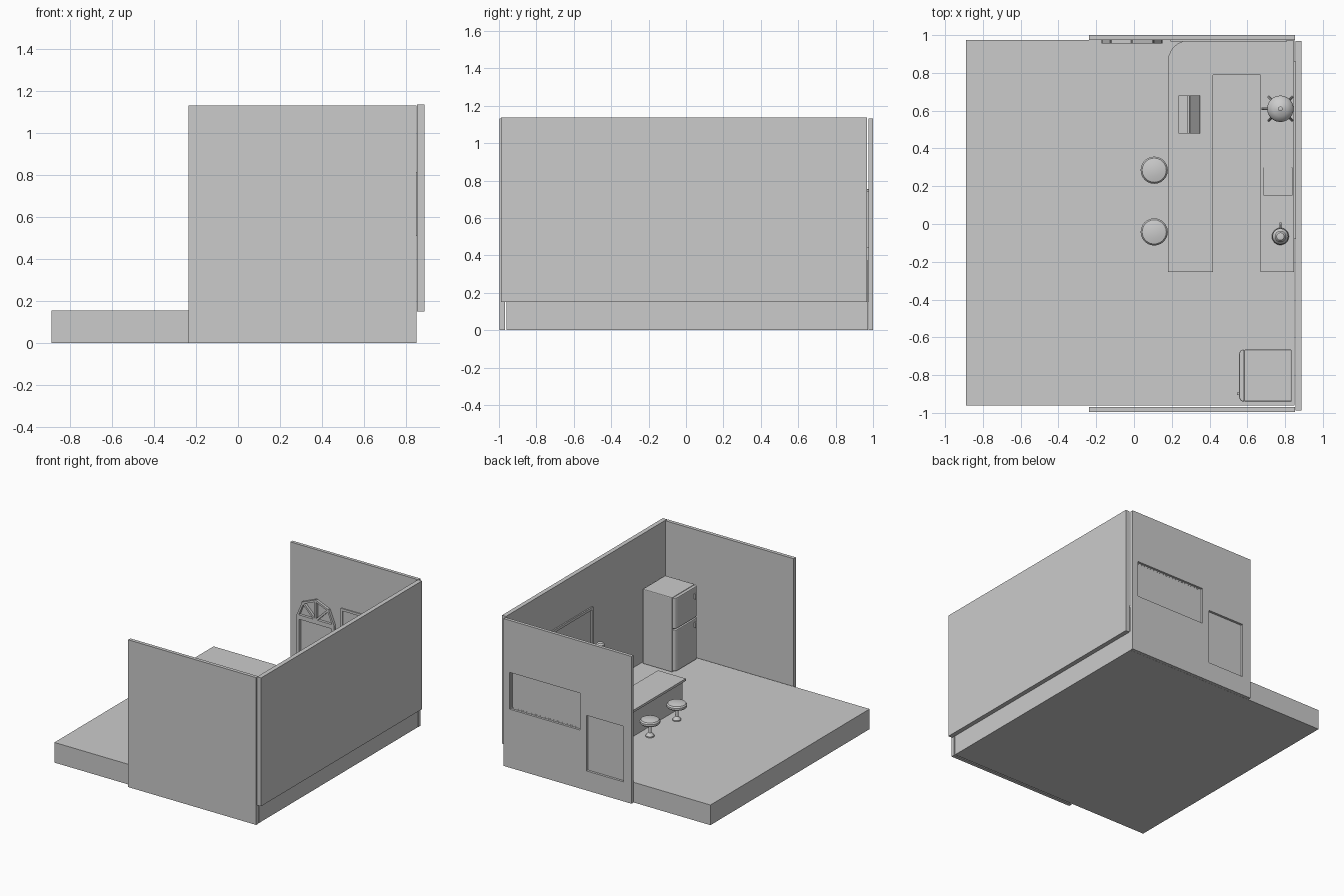
import bpy, bmesh
from math import sin, cos, pi, radians, atan2
from mathutils import Matrix, Vector

if "Cube" in bpy.data.objects:
    bpy.data.objects.remove(bpy.data.objects["Cube"])

FLOOR, TOP = 0.155, 0.372


def finish(name, bm, smooth=False):
    bmesh.ops.recalc_face_normals(bm, faces=bm.faces)
    me = bpy.data.meshes.new(name)
    bm.to_mesh(me)
    bm.free()
    ob = bpy.data.objects.new(name, me)
    bpy.context.collection.objects.link(ob)
    if smooth:
        bpy.ops.object.select_all(action='DESELECT')
        ob.select_set(True)
        bpy.context.view_layer.objects.active = ob
        bpy.ops.object.shade_smooth_by_angle(angle=radians(35))
    return ob


def box(name, x, y, z, bevel=0):
    bm = bmesh.new()
    c = [(a + b) / 2 for a, b in (x, y, z)]
    s = [b - a for a, b in (x, y, z)]
    bmesh.ops.create_cube(bm, size=1, matrix=Matrix.Translation(c) @ Matrix.Diagonal((*s, 1)))
    ob = finish(name, bm)
    if bevel:
        m = ob.modifiers.new('bevel', 'BEVEL')
        m.width, m.segments = bevel, 2
    return ob


def prism(name, pts, offset):
    """Extrude a planar outline of 3D points along an offset."""
    bm = bmesh.new()
    f = bm.faces.new([bm.verts.new(p) for p in pts])
    ext = bmesh.ops.extrude_face_region(bm, geom=[f])['geom']
    bmesh.ops.translate(bm, vec=offset, verts=[v for v in ext if isinstance(v, bmesh.types.BMVert)])
    return finish(name, bm)


def lathe(name, x, y, profile, n=24):
    """Revolve (radius, z) points about a vertical axis."""
    bm = bmesh.new()
    vs = [bm.verts.new((r, 0, z)) for r, z in profile]
    es = [bm.edges.new(p) for p in zip(vs, vs[1:])]
    bmesh.ops.spin(bm, geom=vs + es, cent=(0, 0, 0), axis=(0, 0, 1), angle=2 * pi, steps=n)
    bmesh.ops.remove_doubles(bm, verts=bm.verts, dist=1e-5)
    bmesh.ops.translate(bm, vec=(x, y, 0), verts=bm.verts)
    return finish(name, bm, True)


def rod(name, p, q, r, n=8):
    p, q = Vector(p), Vector(q)
    bm = bmesh.new()
    m = Matrix.Translation((p + q) / 2) @ (q - p).to_track_quat('Z', 'Y').to_matrix().to_4x4()
    bmesh.ops.create_cone(bm, cap_ends=True, segments=n, radius1=r, radius2=r, depth=(q - p).length, matrix=m)
    return finish(name, bm, True)


def bars(name, segs, w, depth, place):
    """Flat trim bars between 2D wall points (a, z), placed by a matrix."""
    bm = bmesh.new()
    for (a, b), (c, d) in segs:
        length = ((c - a) ** 2 + (d - b) ** 2) ** 0.5 + w * 0.8
        m = (place @ Matrix.Translation(((a + c) / 2, 0, (b + d) / 2))
             @ Matrix.Rotation(-atan2(d - b, c - a), 4, 'Y') @ Matrix.Diagonal((length, depth, w, 1)))
        bmesh.ops.create_cube(bm, size=1, matrix=m)
    return finish(name, bm)


def ring(a0, a1, z0, z1):
    p = [(a0, z0), (a1, z0), (a1, z1), (a0, z1)]
    return list(zip(p, p[1:] + p[:1]))


# Floor and walls
box('floor_slab', (-0.89, 0.85), (-0.96, 0.974), (0, FLOOR))
box('near_wall', (-0.237, 0.852), (-0.996, -0.969), (0, 1.133))
box('rear_wall', (0.854, 0.888), (-0.988, 0.968), (0.15, 1.137))
wall = box('far_wall', (-0.237, 0.852), (0.975, 1.0), (0, 1.133))

# Window and door openings with recessed panes
for part, x, z in (('window', (0.203, 0.80), (0.45, 0.733)), ('door', (-0.167, 0.146), (0.15, 0.577))):
    cut = box(part + '_cutter', x, (0.9, 1.1), z)
    m = wall.modifiers.new(part, 'BOOLEAN')
    m.object, m.operation, m.solver = cut, 'DIFFERENCE', 'EXACT'
    bpy.ops.object.select_all(action='DESELECT')
    bpy.context.view_layer.objects.active = wall
    bpy.ops.object.modifier_apply(modifier=part)
    bpy.data.objects.remove(cut)
    box(part + '_panel', x, (0.976, 0.982), z)

# Interior trim
far = Matrix.Translation((0, 0.966, 0))
bars('window_frame', ring(0.203, 0.80, 0.45, 0.733), 0.018, 0.016,
     Matrix.Translation((0, 0.975, 0)))
bars('door_frame', ring(-0.16, 0.138, 0.165, 0.58), 0.022, 0.022, far)
fan = [(-0.011 + 0.152 * cos(i * pi / 4), 0.595 + 0.152 * sin(i * pi / 4)) for i in range(5)]
bars('door_fanlight', list(zip(fan, fan[1:])) + [(fan[0], fan[4])]
     + [((-0.011, 0.595), p) for p in fan[1:4]], 0.015, 0.022, far)
bars('rear_window_frame', ring(-0.07, 0.85, 0.52, 0.805), 0.02, 0.012,
     Matrix.Translation((0.850, 0, 0)) @ Matrix.Rotation(pi / 2, 4, 'Z'))


# U-shaped counter with one rounded outer corner
def counter(name, x0, x1, x2, x3, y0, y1, y2, r, z0, z1):
    arc = [(x0 + r - r * cos(t), y2 - r + r * sin(t)) for t in [i * pi / 12 for i in range(7)]]
    pts = [(x0, y0)] + arc + [(x3, y2), (x3, y0), (x2, y0), (x2, y1), (x1, y1), (x1, y0)]
    prism(name, [(x, y, z0) for x, y in pts], (0, 0, z1 - z0))


counter('counter_top', 0.18, 0.417, 0.67, 0.848, -0.255, 0.79, 0.972, 0.11, TOP - 0.018, TOP)
counter('counter_base', 0.20, 0.397, 0.69, 0.846, -0.245, 0.81, 0.971, 0.095, FLOOR, TOP - 0.018)

# Bar stools
for i, y in enumerate((0.285, -0.042)):
    lathe(f'stool_{i + 1}', 0.107, y, [
        (0, FLOOR), (0.03, FLOOR), (0.03, 0.163), (0.012, 0.185), (0.009, 0.25), (0.03, 0.253),
        (0.066, 0.255), (0.072, 0.262), (0.072, 0.276), (0.064, 0.286), (0.035, 0.293), (0, 0.295)])

# Refrigerator
box('fridge_body', (0.583, 0.835), (-0.94, -0.665), (FLOOR, 0.73), 0.006)
for part, z0, z1, h in (('lower', 0.165, 0.483, 0.44), ('upper', 0.492, 0.728, 0.66)):
    outline = [(0.583, -0.94), (0.583, -0.665), (0.572, -0.665), (0.562, -0.672), (0.556, -0.69),
               (0.556, -0.915), (0.562, -0.933), (0.572, -0.94)]
    d = prism(f'fridge_{part}_door', [(x, y, z0) for x, y in outline], (0, 0, z1 - z0))
    m = d.modifiers.new('bevel', 'BEVEL')
    m.width, m.segments = 0.006, 2
    box(f'fridge_{part}_handle', (0.545, 0.558), (-0.906, -0.893), (h - 0.02, h + 0.02))

# Cash register
prism('register_body', [(x, 0.48, z) for x, z in (
    (0.235, TOP), (0.35, TOP), (0.35, 0.40), (0.297, 0.455), (0.28, 0.455), (0.28, 0.43), (0.235, 0.43))],
    (0, 0.2, 0))
box('register_display', (0.281, 0.293), (0.48, 0.68), (0.45, 0.485))
box('register_pad', (0.245, 0.272), (0.58, 0.668), (0.428, 0.436))

# Drinks urn with legs, lid and tap
ux, uy = 0.775, 0.61
lathe('urn', ux, uy, [(0, 0.40), (0.05, 0.40), (0.066, 0.42), (0.07, 0.45), (0.07, 0.54), (0.064, 0.552),
                      (0.04, 0.572), (0.012, 0.58), (0.012, 0.592), (0, 0.596)])
for i in range(4):
    a = pi / 4 + i * pi / 2
    rod(f'urn_leg_{i + 1}', (ux + 0.055 * cos(a), uy + 0.055 * sin(a), 0.42),
        (ux + 0.088 * cos(a), uy + 0.088 * sin(a), TOP), 0.006)
rod('urn_tap', (ux - 0.06, uy, 0.44), (ux - 0.1, uy, 0.44), 0.006)
rod('urn_tap_handle', (ux - 0.092, uy, 0.43), (ux - 0.092, uy, 0.462), 0.005)

# Low hob with a round plate
box('hob_tray', (0.685, 0.838), (0.15, 0.30), (TOP - 0.002, TOP + 0.008))
box('drain_board', (0.68, 0.833), (0.30, 0.425), (TOP - 0.002, TOP + 0.006))
lathe('hob_plate', 0.763, 0.238, [(0, TOP), (0.044, TOP), (0.044, TOP + 0.012), (0, TOP + 0.012)])

# Tall coffee pot with handle
lathe('coffee_pot', 0.775, -0.066, [
    (0, TOP), (0.045, TOP), (0.045, 0.385), (0.036, 0.40), (0.036, 0.49), (0.042, 0.50), (0.042, 0.515),
    (0.03, 0.53), (0.03, 0.55), (0.02, 0.562), (0, 0.566)])
rod('coffee_pot_arm', (0.775, -0.03, 0.5), (0.775, 0.008, 0.5), 0.005)
rod('coffee_pot_grip', (0.775, 0.003, 0.43), (0.775, 0.003, 0.505), 0.005)
